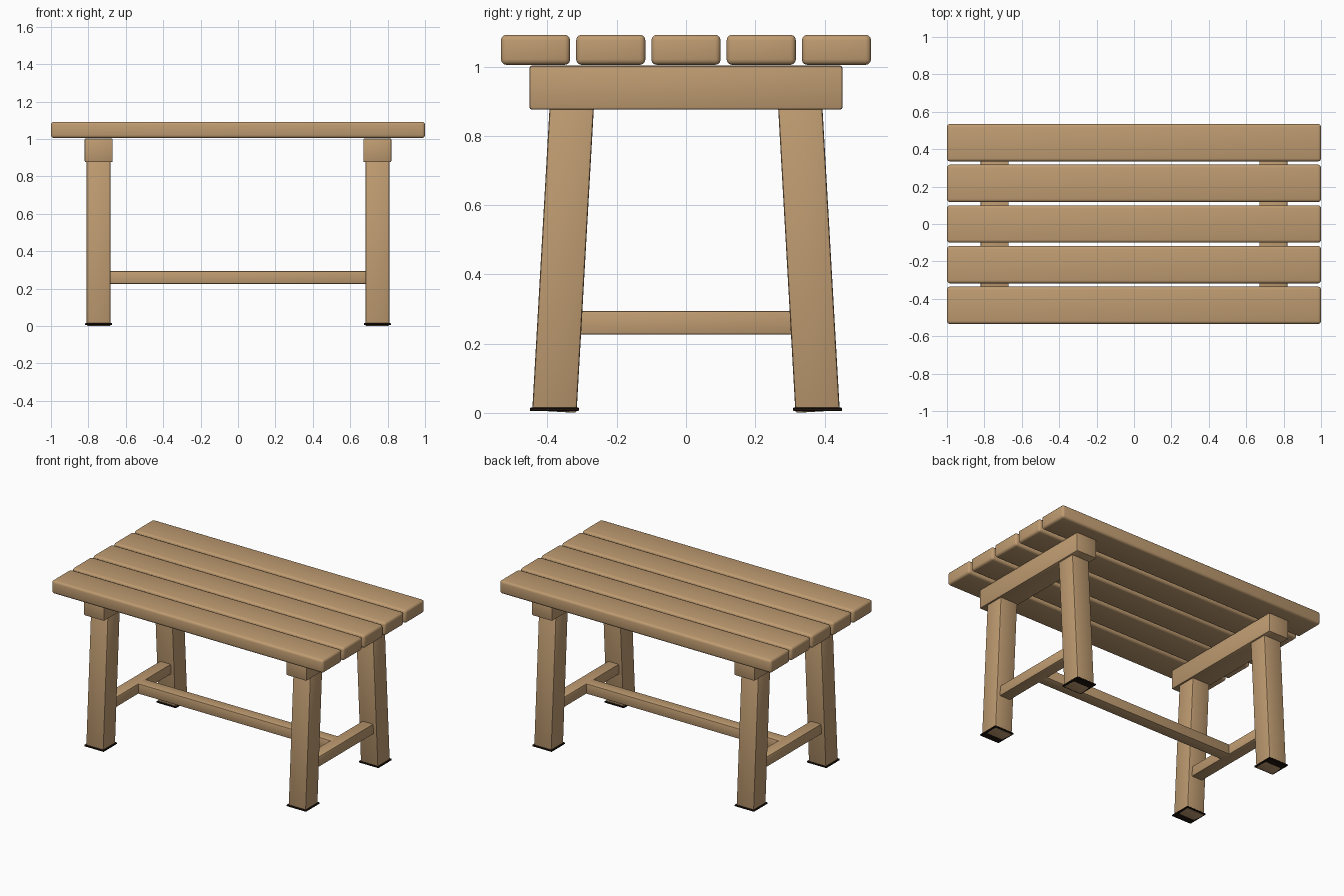
import bpy, bmesh

if "Cube" in bpy.data.objects:
    bpy.data.objects.remove(bpy.data.objects["Cube"])


def material(name, rgb):
    m = bpy.data.materials.new(name)
    m.diffuse_color = (*rgb, 1)
    m.use_nodes = True
    m.node_tree.nodes["Principled BSDF"].inputs["Base Color"].default_value = m.diffuse_color
    return m


wood = material("light wood", (0.52, 0.33, 0.165))
rubber = material("dark rubber", (0.012, 0.007, 0.005))


def beam(name, lo, hi, mat, bevel=0.0, segments=2, shape=None):
    """Box between two corners, optionally reshaped, with rounded edges."""
    bm = bmesh.new()
    bmesh.ops.create_cube(bm, size=1)
    for v in bm.verts:
        v.co = [(a + b) / 2 + c * (b - a) for a, b, c in zip(lo, hi, v.co)]
        if shape:
            shape(v.co)
    if bevel:
        bmesh.ops.bevel(bm, geom=bm.edges[:], offset=bevel, segments=segments,
                        profile=0.5, affect='EDGES')
    mesh = bpy.data.meshes.new(name)
    bm.to_mesh(mesh)
    bm.free()
    mesh.materials.append(mat)
    obj = bpy.data.objects.new(name, mesh)
    bpy.context.collection.objects.link(obj)
    bpy.context.view_layer.objects.active = obj
    obj.select_set(True)
    bpy.ops.object.shade_smooth_by_angle()
    obj.select_set(False)
    return obj


# Table top: five rounded planks
for i in range(5):
    y = (i - 2) * 0.2173
    beam(f"top_plank_{i + 1}", (-1, y - 0.1, 1.005), (1, y + 0.1, 1.092),
         wood, 0.016, 3)

# Long stretcher between the two leg frames
beam("long_stretcher", (-0.72, -0.04, 0.226), (0.72, 0.04, 0.294), wood, 0.006)

for sx, side in ((-1, "left"), (1, "right")):
    x = sx * 0.745
    # Crossbeam under the planks and low stretcher joining the legs
    beam(f"{side}_crossbeam", (x - 0.075, -0.452, 0.876), (x + 0.075, 0.452, 1.003),
         wood, 0.007)
    beam(f"{side}_stretcher", (x - 0.04, -0.33, 0.226), (x + 0.04, 0.33, 0.294),
         wood, 0.006)

    for sy, end in ((-1, "front"), (1, "back")):
        # Splayed leg, cut square to its own axis at the foot
        def splay(co):
            if co.z > 0.5:
                co.y -= sy * 0.051
            elif abs(co.y) > 0.38:
                co.z += 0.0075

        y = sy * 0.38
        beam(f"{side}_{end}_leg", (x - 0.064, y - 0.064, 0), (x + 0.064, y + 0.064, 0.9),
             wood, 0.007, 2, splay)
        # Flat foot pad
        beam(f"{side}_{end}_foot_pad", (x - 0.072, y - 0.071, 0.005),
             (x + 0.072, y + 0.071, 0.015), rubber, 0.002, 1)
